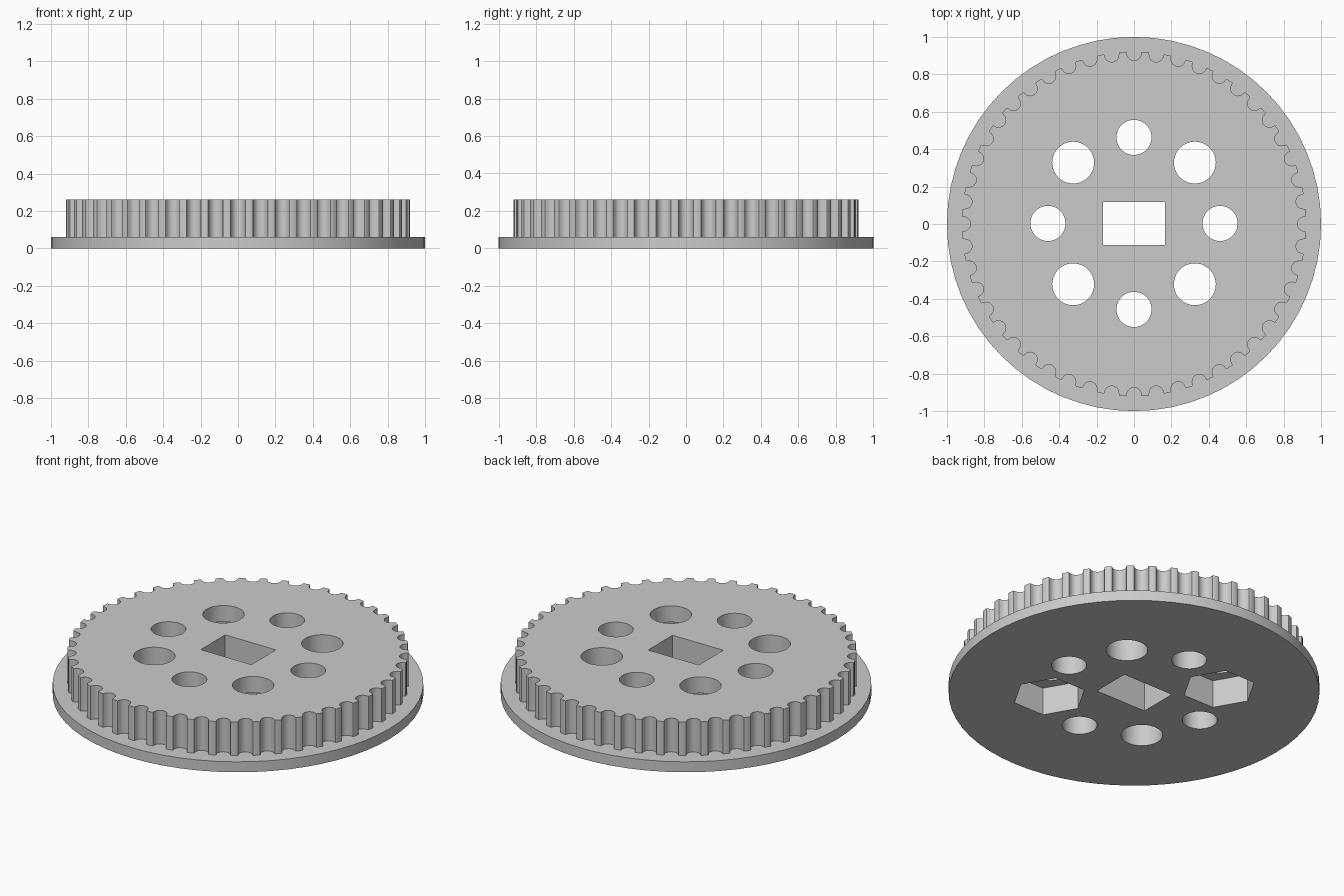
import bpy
import bmesh
from math import cos, sin, pi, radians

cube = bpy.data.objects.get("Cube")
if cube:
    bpy.data.objects.remove(cube, do_unlink=True)

FLANGE_TOP, TOP = 0.062, 0.262
TEETH = 48

grey = bpy.data.materials.new("plain grey")
grey.use_nodes = True
colour = (0.6, 0.6, 0.6, 1)
grey.diffuse_color = colour
grey.node_tree.nodes["Principled BSDF"].inputs["Base Color"].default_value = colour


def prism(name, outline, low, high):
    """Extrude a flat outline between two heights."""
    bm = bmesh.new()
    face = bm.faces.new([bm.verts.new((x, y, low)) for x, y in outline])
    grown = bmesh.ops.extrude_face_region(bm, geom=[face])
    moved = [v for v in grown["geom"] if isinstance(v, bmesh.types.BMVert)]
    bmesh.ops.translate(bm, verts=moved, vec=(0, 0, high - low))
    bmesh.ops.recalc_face_normals(bm, faces=bm.faces)
    mesh = bpy.data.meshes.new(name)
    bm.to_mesh(mesh)
    bm.free()
    mesh.materials.append(grey)
    obj = bpy.data.objects.new(name, mesh)
    bpy.context.collection.objects.link(obj)
    return obj


def ring(radius, sides, x=0, y=0):
    return [(x + radius * cos(2 * pi * i / sides), y + radius * sin(2 * pi * i / sides))
            for i in range(sides)]


def combine(target, tool, operation):
    """Apply a boolean and discard the helper."""
    tool.hide_render = True
    mod = target.modifiers.new(operation.lower(), "BOOLEAN")
    mod.operation, mod.object, mod.solver = operation, tool, "EXACT"
    bpy.context.view_layer.objects.active = target
    bpy.ops.object.modifier_apply(modifier=mod.name)
    bpy.data.objects.remove(tool, do_unlink=True)


def toothed_outline():
    """Round grooves with softened shoulders, repeated around the wheel."""
    arc = [(0.038 * cos(a), 0.912 - 0.038 * sin(a))
           for a in (pi + pi * i / 10 for i in range(11))]
    arc = [(t, 2 * 0.912 - r) for t, r in arc]
    groove = [(-0.046, 0.92), (-0.040, 0.918)] + arc + [(0.040, 0.918), (0.046, 0.92)]
    points = []
    for i in range(TEETH):
        a = 2 * pi * i / TEETH
        points += [(r * cos(a) - t * sin(a), r * sin(a) + t * cos(a)) for t, r in groove]
    return points


# Flange with the toothed wheel on top
pulley = prism("flanged_toothed_wheel", ring(1, 64), 0, FLANGE_TOP)
combine(pulley, prism("toothed_wheel", toothed_outline(), 0.03, TOP), "UNION")

# Rectangular hub slot
slot = [(-0.167, -0.112), (0.167, -0.112), (0.167, 0.118), (-0.167, 0.118)]
combine(pulley, prism("slot_cutter", slot, -0.1, 0.4), "DIFFERENCE")

# Eight through holes, alternating small and large
for i in range(8):
    a = i * pi / 4
    radius = 0.112 if i % 2 else 0.094
    hole = ring(radius, 48, 0.46 * cos(a), 0.46 * sin(a) + 0.003)
    combine(pulley, prism("hole_cutter", hole, -0.1, 0.4), "DIFFERENCE")

# Two hexagonal pockets in the underside
for side in (-1, 1):
    pocket = ring(0.2, 6, side * 0.325, -side * 0.325 + 0.003)
    combine(pulley, prism("pocket_cutter", pocket, -0.1, 0.165), "DIFFERENCE")

# Smooth curved walls, crisp edges
bpy.ops.object.select_all(action="DESELECT")
pulley.select_set(True)
bpy.context.view_layer.objects.active = pulley
bpy.ops.object.shade_smooth_by_angle(angle=radians(30))
